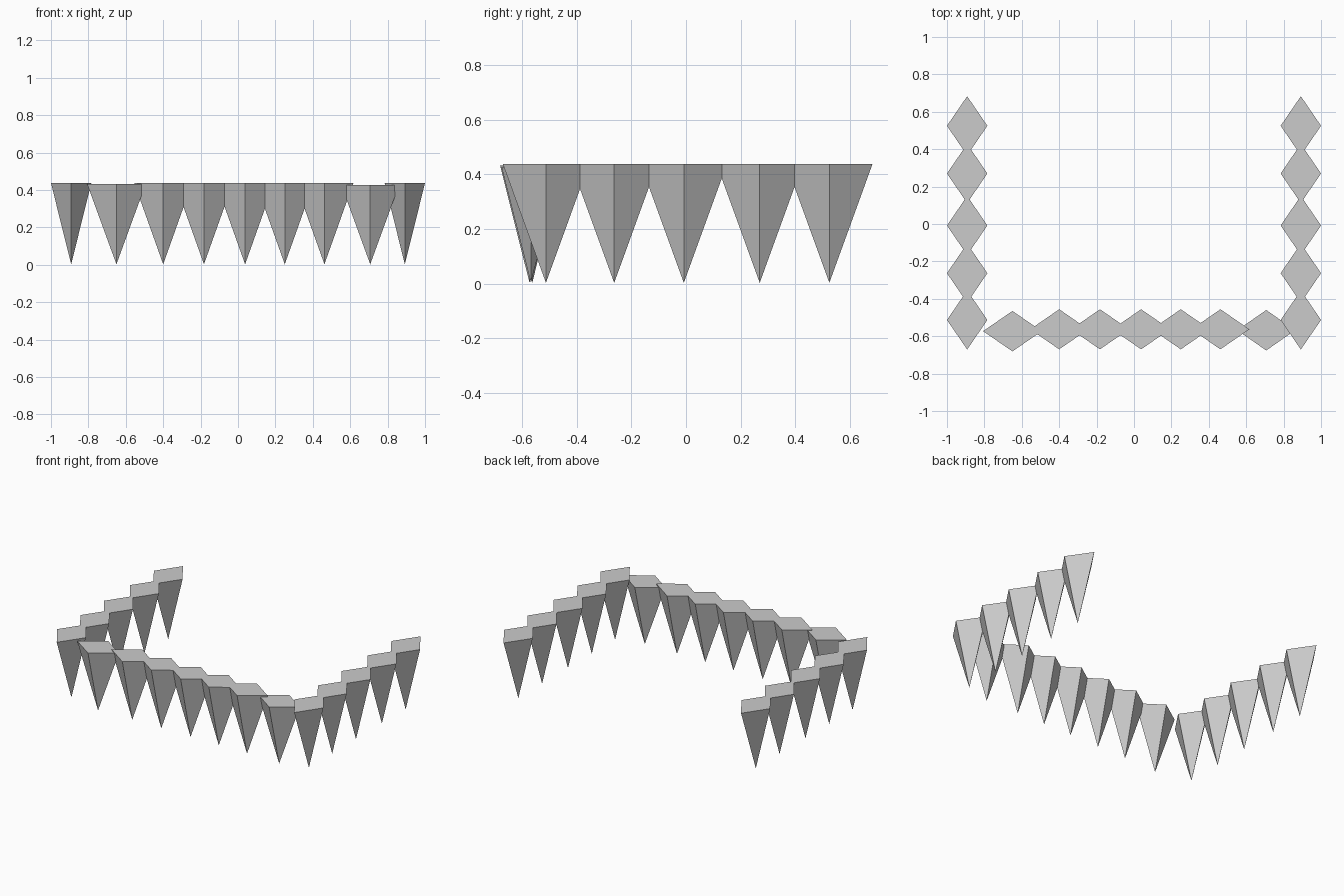
import bpy
from math import pi

if "Cube" in bpy.data.objects:
    bpy.data.objects.remove(bpy.data.objects["Cube"])


def tooth(name, x, y, half_x, half_y, top, tip=0.003):
    """Four-sided spike hanging point-down from a diamond-shaped top."""
    height = top - tip
    bpy.ops.mesh.primitive_cone_add(vertices=4, radius1=1, radius2=0, depth=height,
                                    location=(x, y, tip + height / 2),
                                    rotation=(pi, 0, 0))
    obj = bpy.context.object
    obj.name = name
    obj.scale = (half_x, half_y, 1)
    return obj


# Side rows, mirrored left and right
for i, y in enumerate((-0.513, -0.263, -0.008, 0.27, 0.525)):
    for side, sign in (("left", -1), ("right", 1)):
        tooth(f"{side}_tooth_{i + 1}", sign * 0.892, y, 0.108, 0.158, 0.438)

# Front row, the two end teeth sit slightly lower
for i, x in enumerate((-0.40, -0.182, 0.038, 0.25, 0.462)):
    tooth(f"front_tooth_{i + 1}", x, -0.563, 0.155, 0.107, 0.438)
tooth("front_end_tooth_left", -0.65, -0.573, 0.157, 0.108, 0.433)
tooth("front_end_tooth_right", 0.707, -0.568, 0.155, 0.108, 0.428)
